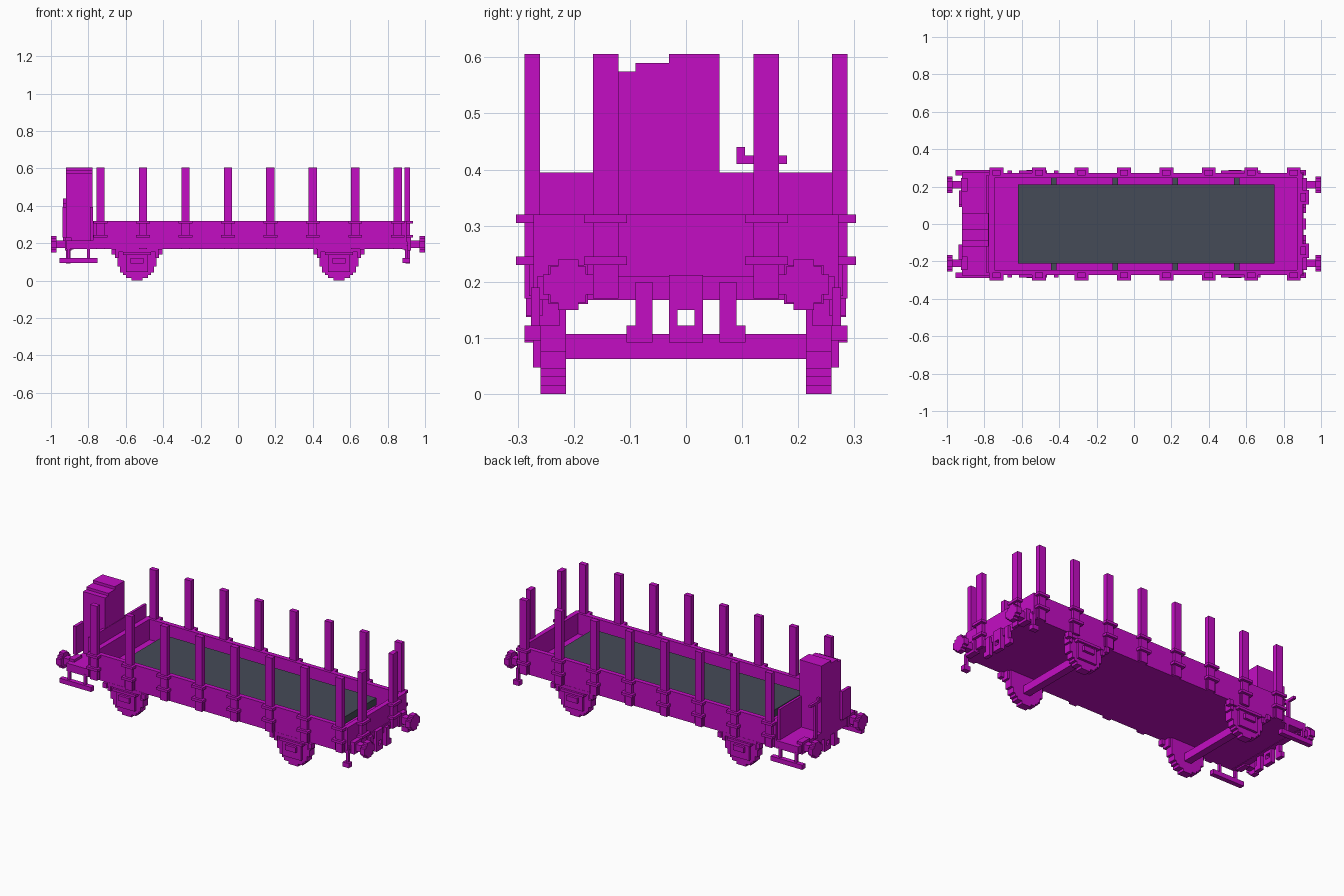
import bpy, bmesh

cube = bpy.data.objects.get("Cube")
if cube:
    bpy.data.objects.remove(cube, do_unlink=True)


def make_material(name, rgb):
    m = bpy.data.materials.new(name)
    m.use_nodes = True
    c = (*rgb, 1.0)
    m.diffuse_color = c
    m.node_tree.nodes["Principled BSDF"].inputs["Base Color"].default_value = c
    return m


MAGENTA = make_material("magenta", (0.55, 0.004, 0.55))
SLATE = make_material("slate grey", (0.06, 0.07, 0.095))


def build(name, boxes, mat=MAGENTA):
    """One object from boxes given as (x0, x1, y0, y1, z0, z1)."""
    bm = bmesh.new()
    for x0, x1, y0, y1, z0, z1 in boxes:
        vs = bmesh.ops.create_cube(bm, size=1.0)["verts"]
        for v in vs:
            v.co = (x0 if v.co.x < 0 else x1,
                    y0 if v.co.y < 0 else y1,
                    z0 if v.co.z < 0 else z1)
    me = bpy.data.meshes.new(name)
    bm.to_mesh(me)
    bm.free()
    me.materials.append(mat)
    ob = bpy.data.objects.new(name, me)
    bpy.context.collection.objects.link(ob)
    return ob


def mirror_y(boxes):
    return boxes + [(a, b, -d, -c, e, f) for a, b, c, d, e, f in boxes]


def mirror_x(boxes):
    return boxes + [(-b, -a, c, d, e, f) for a, b, c, d, e, f in boxes]


# Wagon body: floor, side walls, end walls
build("floor", [(-0.775, 0.90, -0.27, 0.27, 0.17, 0.20)])
build("side_walls", mirror_y([(-0.775, 0.90, 0.245, 0.272, 0.17, 0.32)]))
build("end_walls", [(0.872, 0.90, -0.245, 0.245, 0.20, 0.32),
                    (-0.775, -0.745, -0.245, 0.245, 0.20, 0.32)])
build("high_bulkhead", [(-0.79, -0.775, -0.26, 0.26, 0.19, 0.395)])

# Load plate on cross bearers
build("load_plate", [(-0.62, 0.75, -0.21, 0.21, 0.23, 0.272)], SLATE)
build("load_bearers", [(x - 0.015, x + 0.015, -0.245, 0.245, 0.20, 0.23)
                       for x in (-0.43, -0.10, 0.22, 0.55)], SLATE)

# Side stakes with two brackets each
stakes, brackets = [], []
for i in range(8):
    x = -0.735 + i * 0.227
    stakes.append((x - 0.022, x + 0.022, 0.26, 0.288, 0.17, 0.606))
    for z in (0.23, 0.305):
        brackets.append((x - 0.037, x + 0.037, 0.262, 0.303, z, z + 0.015))
    brackets.append((x - 0.03, x + 0.03, 0.262, 0.28, 0.175, 0.245))
build("side_stakes", mirror_y(stakes))
build("side_stake_brackets", mirror_y(brackets))

# End stakes
build("end_stakes", mirror_y([(0.89, 0.92, 0.12, 0.166, 0.17, 0.606)]))
build("end_stake_brackets", mirror_y(
    [(0.895, 0.935, 0.105, 0.182, z, z + 0.015) for z in (0.23, 0.305)]))

# Brake platform and cabin with stepped roof
build("platform", [(-0.92, -0.775, -0.275, 0.275, 0.17, 0.215)])
build("cabin", [(-0.92, -0.777, -0.121, -0.09, 0.21, 0.575),
                (-0.92, -0.777, -0.09, -0.03, 0.21, 0.59),
                (-0.92, -0.777, -0.03, 0.06, 0.21, 0.606)])
build("platform_panel", [(-0.937, -0.918, -0.19, -0.11, 0.23, 0.395)])
build("brake_crank", [(-0.935, -0.92, 0.12, 0.135, 0.21, 0.425),
                      (-0.935, -0.92, 0.09, 0.18, 0.41, 0.425),
                      (-0.935, -0.92, 0.09, 0.105, 0.41, 0.44)])

# Footsteps hung under the corners
build("long_footsteps", mirror_y([(-0.955, -0.75, 0.26, 0.288, 0.095, 0.122)] + [
    (x - 0.008, x + 0.008, 0.262, 0.276, 0.11, 0.18) for x in (-0.905, -0.80)]))
build("short_footsteps", mirror_y([(0.88, 0.92, 0.258, 0.288, 0.095, 0.122),
                                   (0.892, 0.908, 0.26, 0.276, 0.11, 0.19)]))

# Buffers: stepped round heads on shafts
cy, cz = 0.21, 0.195
buffer = [(0.89, 0.925, cy - 0.035, cy + 0.035, cz - 0.035, cz + 0.035),
          (0.92, 0.975, cy - 0.02, cy + 0.02, cz - 0.02, cz + 0.02)]
for a, b in ((0.045, 0.018), (0.032, 0.032), (0.018, 0.045)):
    buffer.append((0.97, 1.0, cy - a, cy + a, cz - b, cz + b))
build("buffers", mirror_x(mirror_y(buffer)))
build("buffer_beams", mirror_x([(0.88, 0.905, -0.265, 0.265, 0.168, 0.21)]))

# Coupling loop and brake hoses at both ends
build("couplings", mirror_x([(0.895, 0.92, -0.03, 0.03, 0.15, 0.212),
                             (0.895, 0.92, -0.03, 0.03, 0.092, 0.122)]
                            + mirror_y([(0.895, 0.92, 0.015, 0.03, 0.12, 0.16)])))
build("brake_hoses", mirror_x(mirror_y([(0.897, 0.92, 0.06, 0.09, 0.092, 0.20),
                                        (0.897, 0.92, 0.06, 0.106, 0.092, 0.122)])))

# Wheels as stacked slabs: (half width, bottom, top)
ROWS = [(0.03, 0.0, 0.015), (0.06, 0.015, 0.03), (0.075, 0.03, 0.045),
        (0.09, 0.045, 0.075), (0.105, 0.075, 0.17), (0.09, 0.17, 0.19)]
for label, x in (("rear", -0.54), ("front", 0.54)):
    build(label + "_wheels", mirror_y(
        [(x - h, x + h, 0.214, 0.259, a, b) for h, a, b in ROWS]))
    build(label + "_axle", [(x - 0.022, x + 0.022, -0.26, 0.26, 0.062, 0.107)])
    # Axle box, leaf spring and hangers
    gear = [(x - 0.06, x + 0.06, 0.255, 0.273, 0.047, 0.17),
            (x - 0.035, x + 0.035, 0.27, 0.288, 0.092, 0.122),
            (x - 0.075, x + 0.075, 0.255, 0.285, 0.137, 0.152),
            (x - 0.12, x + 0.12, 0.255, 0.273, 0.152, 0.172)]
    for s in (-1, 1):
        c = x + s * 0.108
        gear.append((c - 0.01, c + 0.01, 0.225, 0.27, 0.122, 0.17))
        c = x + s * 0.125
        gear.append((c - 0.012, c + 0.012, 0.255, 0.285, 0.14, 0.17))
    build(label + "_suspension", mirror_y(gear))
